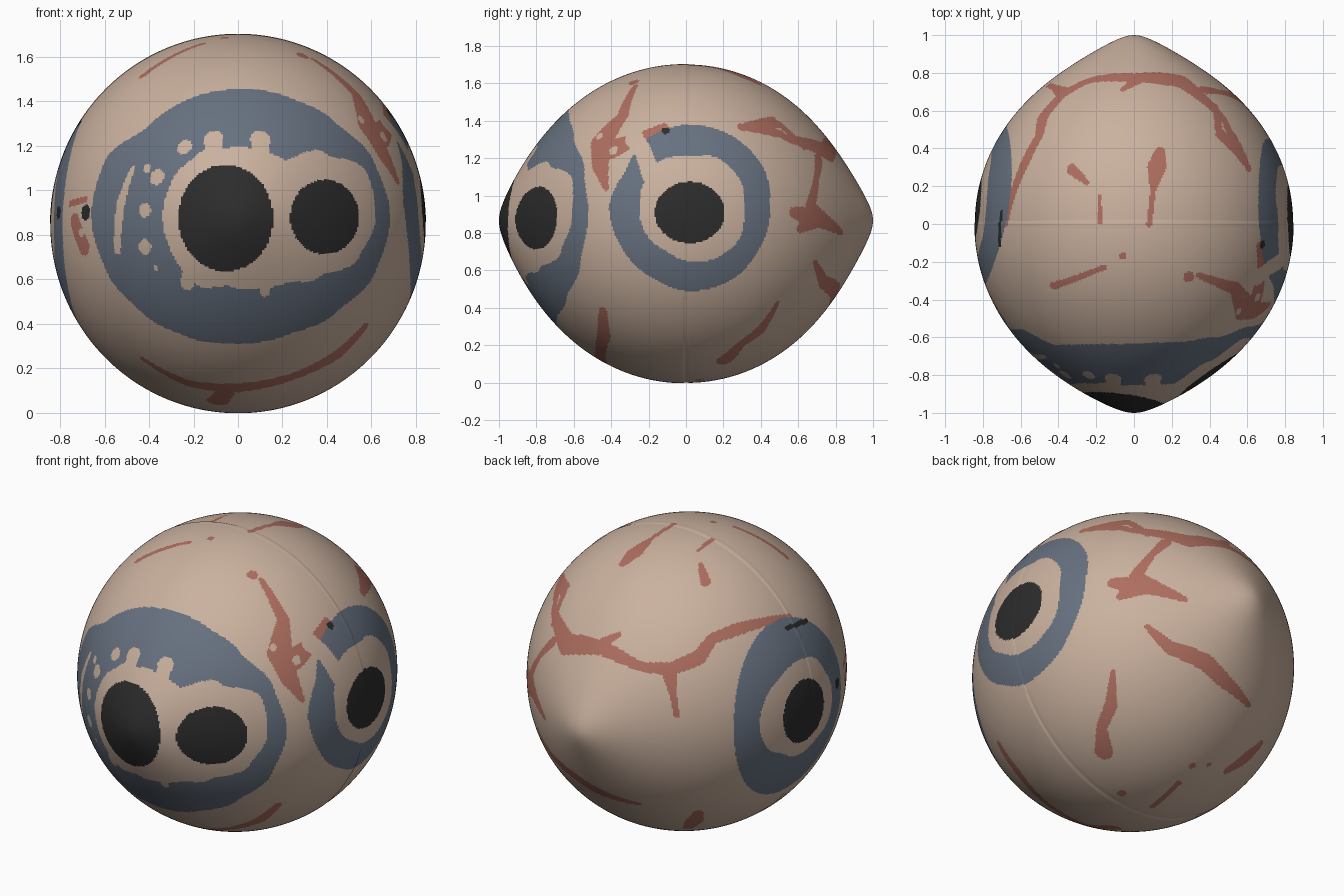
import bpy, bmesh, math
from mathutils import Vector
from mathutils.kdtree import KDTree

if "Cube" in bpy.data.objects:
    bpy.data.objects.remove(bpy.data.objects["Cube"], do_unlink=True)

RADIUS = 0.85
CENTRE = Vector((0, 0, RADIUS))
GRID = 150

# ---------------------------------------------------------------- colours
COLOURS = {
    "pale_skin": (0.59, 0.44, 0.345),
    "slate_ring": (0.135, 0.165, 0.215),
    "rust_vein": (0.42, 0.155, 0.115),
    "black_pupil": (0.025, 0.025, 0.025),
}
SKIN, SLATE, RUST, BLACK = range(len(COLOURS))


def make_material(name, rgb):
    mat = bpy.data.materials.new(name)
    mat.use_nodes = True
    mat.diffuse_color = (*rgb, 1)
    shader = mat.node_tree.nodes["Principled BSDF"]
    shader.inputs["Base Color"].default_value = (*rgb, 1)
    shader.inputs["Roughness"].default_value = 0.8
    return mat


# ---------------------------------------------------------------- body shape
def body_radius(direction):
    """Ball radius, with a rounded cone pushed out at the front and the back."""
    radius = RADIUS
    for tip, width in ((Vector((0, -1, 0.02)), 22), (Vector((0, 1, 0.02)), 17)):
        angle = math.degrees(direction.angle(tip))
        if angle < 90:
            soft = math.hypot(angle, 5) - 5
            radius += (1 - RADIUS) * math.exp(-soft / width)
    return radius


# ---------------------------------------------------------------- brush marks
def frame(right, toward):
    right, toward = Vector(right).normalized(), Vector(toward).normalized()
    return right, toward.cross(right), toward


def tilted(turn, pitch):
    """Drawing frame turned about z from the front and pitched up or down."""
    turn, pitch = math.radians(turn), math.radians(pitch)
    flat = math.cos(pitch)
    return frame((math.cos(turn), math.sin(turn), 0),
                 (math.sin(turn) * flat, -math.cos(turn) * flat, math.sin(pitch)))


FRONT, SIDE, TOP = tilted(0, 0), tilted(90, 0), tilted(0, 90)
REAR, UNDER = tilted(215, 22), tilted(142, -27)


def project(plane, a, b):
    """Direction of the body point that lies under (a, b) on a drawing plane."""
    right, up, toward = plane
    if plane in (FRONT, SIDE):
        b -= RADIUS
    direction = toward
    for _ in range(8):
        depth = math.sqrt(max(body_radius(direction) ** 2 - a * a - b * b, 0))
        direction = (right * a + up * b + toward * depth).normalized()
    return direction


def brush(plane, *points):
    """Dabs (direction, half width) along a path of (a, b, half width)."""
    dabs = []
    for start, end in zip(points, points[1:] or points):
        p, q = project(plane, *start[:2]), project(plane, *end[:2])
        for i in range(25):
            t = i / 24
            width = start[2] + (end[2] - start[2]) * t
            dabs.append((p.lerp(q, t).normalized(), width / RADIUS))
    return dabs


def brush_set(*strokes):
    dabs = [dab for stroke in strokes for dab in stroke]
    tree = KDTree(len(dabs))
    for i, (direction, _) in enumerate(dabs):
        tree.insert(direction, i)
    tree.balance()
    reach = max(width for _, width in dabs)
    return lambda d: any(dist < dabs[i][1] for _, i, dist in tree.find_range(d, reach))


veins = brush_set(
    # forked patch between the front and left eyes
    brush(SIDE, (-.27, 1.59, .015), (-.34, 1.43, .035), (-.45, 1.29, .07), (-.46, 1.17, .05), (-.43, 1.04, .015)),
    brush(SIDE, (-.4, 1.25, .06), (-.25, 1.31, .035), (-.12, 1.37, .025)),
    # long vein round the back
    brush(SIDE, (.3, 1.37, .025), (.47, 1.34, .03)),
    brush(SIDE, (.33, 1.37, .03), (.47, 1.41, .02)),
    brush(REAR, (-.67, .49, .03), (-.71, .35, .025), (-.64, .18, .06), (-.45, .17, .04), (-.24, .07, .025),
          (-.08, .06, .035), (.07, .12, .04), (.14, .22, .03), (.28, .27, .035), (.56, .33, .015)),
    brush(REAR, (-.45, .19, .03), (-.36, .24, .015)),
    brush(REAR, (-.09, .05, .04), (-.07, -.07, .02), (-.05, -.19, .015)),
    brush(TOP, (.43, .63, .02), (.45, .5, .025), (.59, .34, .02)),
    # patch low on the back left
    brush(SIDE, (.71, 1.2, .03), (.7, 1.1, .02), (.67, .95, .035), (.68, .9, .06), (.89, .8, .015)),
    brush(SIDE, (.58, .91, .03), (.68, .88, .06), (.61, .82, .02)),
    # underside
    brush(UNDER, (.04, .2, .015), (.16, .09, .035), (.35, .02, .045), (.45, -.07, .04), (.6, -.2, .015)),
    brush(SIDE, (.49, .42, .015), (.4, .28, .035), (.29, .2, .03), (.21, .12, .05)),
    brush(UNDER, (.1, -.74, .02), (.23, -.62, .02)),
    brush(UNDER, (.5, -.54, .03), (.6, -.47, .05), (.67, -.4, .03)),
    brush(UNDER, (-.07, -.68, .025)),
    brush(UNDER, (.3, -.53, .02)),
    brush(UNDER, (.39, -.52, .015)),
    brush(FRONT, (-.43, .24, .015), (-.22, .13, .03), (-.02, .11, .04), (.27, .17, .03), (.45, .26, .04), (.57, .38, .025)),
    brush(FRONT, (-.05, .1, .04), (-.09, .05, .05)),
    # crown flecks
    brush(TOP, (.14, .38, .03), (.12, .3, .05), (.1, .18, .015), (.08, 0, .015)),
    brush(TOP, (-.33, .29, .03), (-.25, .22, .015)),
    brush(TOP, (-.18, .15, .01), (-.18, .01, .012)),
    brush(TOP, (-.43, -.33, .02), (-.16, -.23, .015)),
    brush(TOP, (-.06, -.17, .02)),
    brush(TOP, (.29, -.28, .03)),
    # right cheek
    brush(FRONT, (-.76, .94, .015), (-.69, .96, .015)),
    brush(FRONT, (-.74, .86, .04), (-.7, .75, .045)),
)

pale_marks = brush_set(
    # holes in the forked patch and cheek
    brush(SIDE, (-.465, 1.32, .02)),
    brush(SIDE, (-.39, 1.245, .025)),
    brush(FRONT, (-.71, .81, .02)),
    # drips and spots on the front ring
    brush(FRONT, (-.11, 1.17, .035), (-.11, 1.23, .042)),
    brush(FRONT, (.1, 1.17, .035), (.1, 1.23, .042)),
    brush(FRONT, (.12, .6, .02), (.12, .54, .02)),
    brush(FRONT, (-.22, .62, .03), (-.23, .58, .03)),
    brush(FRONT, (-.475, 1.1, .012), (-.53, .94, .025), (-.545, .73, .02)),
    *(brush(FRONT, spot) for spot in ((-.24, 1.195, .033), (-.365, 1.06, .035), (-.42, .91, .03),
                                      (-.42, .745, .033), (-.37, .65, .012), (-.41, 1.1, .02))),
    # break in the left ring
    brush(SIDE, (-.19, 1.12, .05), (-.23, 1.24, .045), (-.28, 1.31, .05)),
)

black_marks = brush_set(
    brush(SIDE, (-.11, 1.35, .022)),
    brush(FRONT, (-.69, .9, .035)),
    brush(FRONT, (-.815, .9, .03)),
    brush(REAR, (.54, .265, .012), (.65, .3, .015)),
)


# ---------------------------------------------------------------- eyes
def blob(centre, radii):
    """Inside test for a rounded shape given by evenly spaced radii."""
    def inside(a, b):
        a, b = a - centre[0], b - centre[1]
        turn = math.atan2(b, a) / math.tau % 1 * len(radii)
        i = int(turn)
        t = turn - i
        t = t * t * (3 - 2 * t)
        limit = radii[i % len(radii)] * (1 - t) + radii[(i + 1) % len(radii)] * t
        return math.hypot(a, b) < limit
    return inside


def oval(centre, width, height):
    return lambda a, b: math.hypot((a - centre[0]) / width, (b - centre[1]) / height) < 1


# Each eye lists its layers from the outside in
FRONT_EYE = (
    (SLATE, blob((0, .88), (.685, .66, .61, .585, .575, .575, .575, .65, .66, .64, .61, .585, .57, .575, .615, .665))),
    (SKIN, blob((.1, .88), (.52, .52, .41, .28, .3, .34, .4, .43, .44, .43, .42, .34, .32, .32, .38, .48))),
    (BLACK, oval((-.055, .875), .213, .24)),
    (BLACK, oval((.39, .88), .155, .168)),
)
LEFT_EYE = (
    (SLATE, blob((.02, .93), (.43, .45, .45, .45, .44, .4, .43, .42, .42, .44, .44, .43))),
    (SKIN, blob((.02, .93), (.29, .31, .31, .28, .3, .28, .27, .27, .26, .28, .3, .31))),
    (BLACK, oval((.02, .91), .187, .165)),
)
RIGHT_EYE = (
    (SLATE, oval((.1, .87), .42, .5)),
    (SKIN, blob((.1, .88), (.29, .28, .26, .27, .29, .27, .28, .29, .26, .27, .25, .28))),
    (BLACK, oval((.08, .87), .165, .18)),
)


def face_colour(point):
    direction = (point - CENTRE).normalized()
    colour = RUST if veins(direction) else SKIN
    for eye, facing, across in ((FRONT_EYE, -point.y, point.x),
                                (LEFT_EYE, point.x, point.y),
                                (RIGHT_EYE, -point.x, point.y)):
        if facing > 0.2:
            for layer, inside in eye:
                if inside(across, point.z):
                    colour = layer
    if colour != BLACK and pale_marks(direction):
        colour = SKIN
    return BLACK if black_marks(direction) else colour


# ---------------------------------------------------------------- build body
bm = bmesh.new()
bmesh.ops.create_cube(bm, size=2)
bmesh.ops.subdivide_edges(bm, edges=bm.edges[:], cuts=GRID - 1, use_grid_fill=True)
for v in bm.verts:
    direction = Vector([math.tan(c * math.pi / 4) for c in v.co]).normalized()
    v.co = direction * body_radius(direction) + CENTRE
    v.co.x *= 0.99
for f in bm.faces:
    f.smooth = True
    f.material_index = face_colour(f.calc_center_median())

mesh = bpy.data.meshes.new("eyed_ball")
bm.to_mesh(mesh)
bm.free()
for name, rgb in COLOURS.items():
    mesh.materials.append(make_material(name, rgb))
bpy.context.collection.objects.link(bpy.data.objects.new("eyed_ball", mesh))
